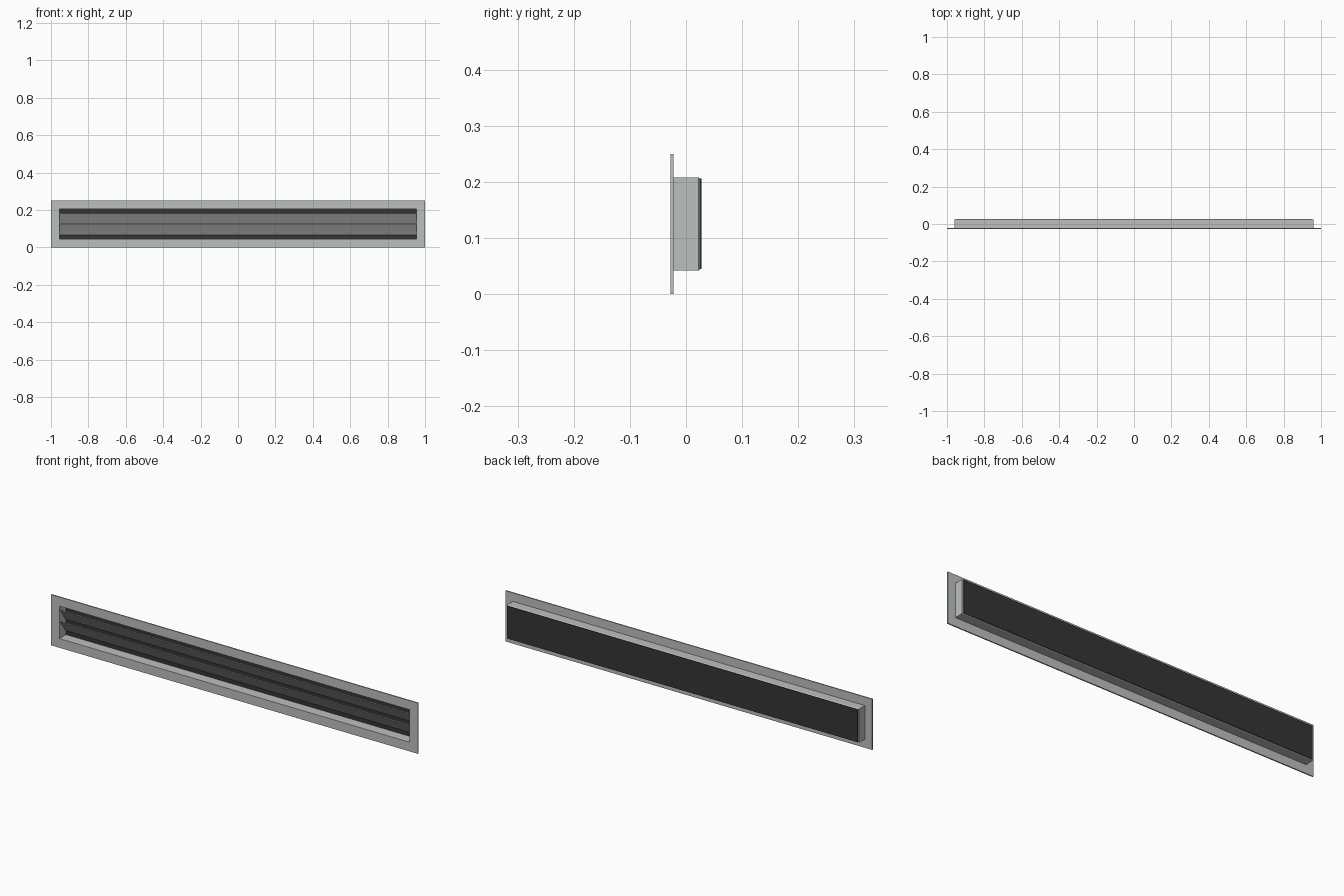
import bpy
import bmesh

cube = bpy.data.objects.get("Cube")
if cube:
    bpy.data.objects.remove(cube, do_unlink=True)

MID_Z = 0.125


def material(name, color):
    m = bpy.data.materials.new(name)
    m.use_nodes = True
    m.diffuse_color = color
    m.node_tree.nodes["Principled BSDF"].inputs["Base Color"].default_value = color
    return m


def finish(bm, name, mat):
    bmesh.ops.recalc_face_normals(bm, faces=bm.faces)
    mesh = bpy.data.meshes.new(name)
    bm.to_mesh(mesh)
    bm.free()
    mesh.materials.append(mat)
    obj = bpy.data.objects.new(name, mesh)
    bpy.context.collection.objects.link(obj)
    return obj


def rectangle_loft(name, sections, mat):
    """Closed ring through rectangles given as (half width, half height, y)."""
    bm = bmesh.new()
    loops = [[bm.verts.new((sx * w, y, MID_Z + sz * h))
              for sx, sz in ((-1, -1), (1, -1), (1, 1), (-1, 1))]
             for w, h, y in sections]
    for a, b in zip(loops, loops[1:] + loops[:1]):
        for i in range(4):
            j = (i + 1) % 4
            bm.faces.new((a[i], a[j], b[j], b[i]))
    return finish(bm, name, mat)


def extrude_along_x(name, profile, half, mat):
    """Prism with a (y, z) profile running across the width."""
    bm = bmesh.new()
    face = bm.faces.new([bm.verts.new((-half, y, z)) for y, z in profile])
    new = bmesh.ops.extrude_face_region(bm, geom=[face])["geom"]
    verts = [v for v in new if isinstance(v, bmesh.types.BMVert)]
    bmesh.ops.translate(bm, verts=verts, vec=(2 * half, 0, 0))
    return finish(bm, name, mat)


metal = material("pale grey metal", (0.50, 0.53, 0.52, 1))
black = material("matt black", (0.035, 0.035, 0.035, 1))

# Flange and thin-walled duct, with a small chamfer at the duct's rear
rectangle_loft("vent_frame", [
    (1.0, 0.125, -0.028), (1.0, 0.125, -0.022),
    (0.96, 0.083, -0.022), (0.96, 0.083, 0.022),
    (0.957, 0.081, 0.025), (0.954, 0.080, 0.025),
    (0.954, 0.080, -0.028)], metal)

# Dark panel closing the rear
extrude_along_x("back_panel", [(0.0235, 0.045), (0.028, 0.045),
                               (0.028, 0.206), (0.0235, 0.206)], 0.955, black)

# Two slanted louvre blades, front edge high and rear edge low
for name, top in (("upper_blade", 0.183), ("lower_blade", 0.127)):
    extrude_along_x(name, [(-0.022, top - 0.002), (-0.019, top),
                           (0.022, top - 0.058), (0.019, top - 0.060)],
                    0.954, metal)
